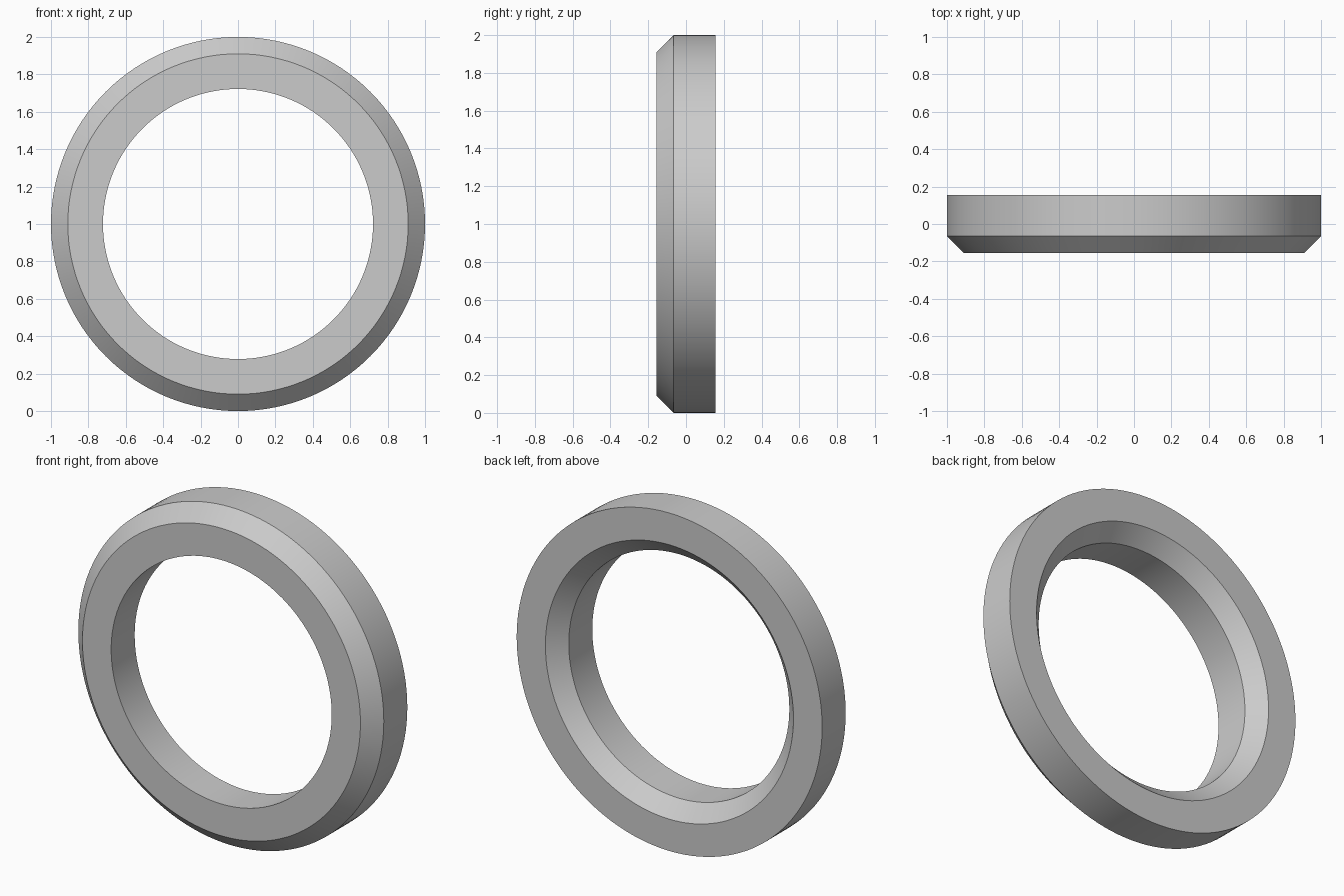
import bpy, bmesh, math

if "Cube" in bpy.data.objects:
    bpy.data.objects.remove(bpy.data.objects["Cube"], do_unlink=True)

SEGMENTS = 128
HALF_DEPTH = 0.155
BEVEL = 0.09
R_OUT, R_IN = 1.0, 0.722

# Plain grey material
grey = bpy.data.materials.new("grey")
grey.use_nodes = True
colour = (0.6, 0.6, 0.6, 1)
grey.diffuse_color = colour
grey.node_tree.nodes["Principled BSDF"].inputs["Base Color"].default_value = colour

# Cross-section as (radius, y): bevelled at the outer front and inner back edges
profile = [
    (R_IN, -HALF_DEPTH),
    (R_OUT - BEVEL, -HALF_DEPTH),
    (R_OUT, -HALF_DEPTH + BEVEL),
    (R_OUT, HALF_DEPTH),
    (R_IN + BEVEL, HALF_DEPTH),
    (R_IN, HALF_DEPTH - BEVEL),
]

# Sweep the cross-section around the y axis
bm = bmesh.new()
rings = []
for i in range(SEGMENTS):
    a = math.tau * i / SEGMENTS
    rings.append([bm.verts.new((r * math.cos(a), y, r * math.sin(a) + R_OUT))
                  for r, y in profile])
n = len(profile)
for i in range(SEGMENTS):
    here, there = rings[i], rings[(i + 1) % SEGMENTS]
    for j in range(n):
        k = (j + 1) % n
        bm.faces.new((here[j], here[k], there[k], there[j]))
bmesh.ops.recalc_face_normals(bm, faces=bm.faces)

mesh = bpy.data.meshes.new("bevelled_ring")
bm.to_mesh(mesh)
bm.free()
mesh.materials.append(grey)
ring = bpy.data.objects.new("bevelled_ring", mesh)
bpy.context.collection.objects.link(ring)

# Smooth round walls, sharp rims
bpy.ops.object.select_all(action="DESELECT")
ring.select_set(True)
bpy.context.view_layer.objects.active = ring
bpy.ops.object.shade_smooth_by_angle(angle=math.radians(30))
